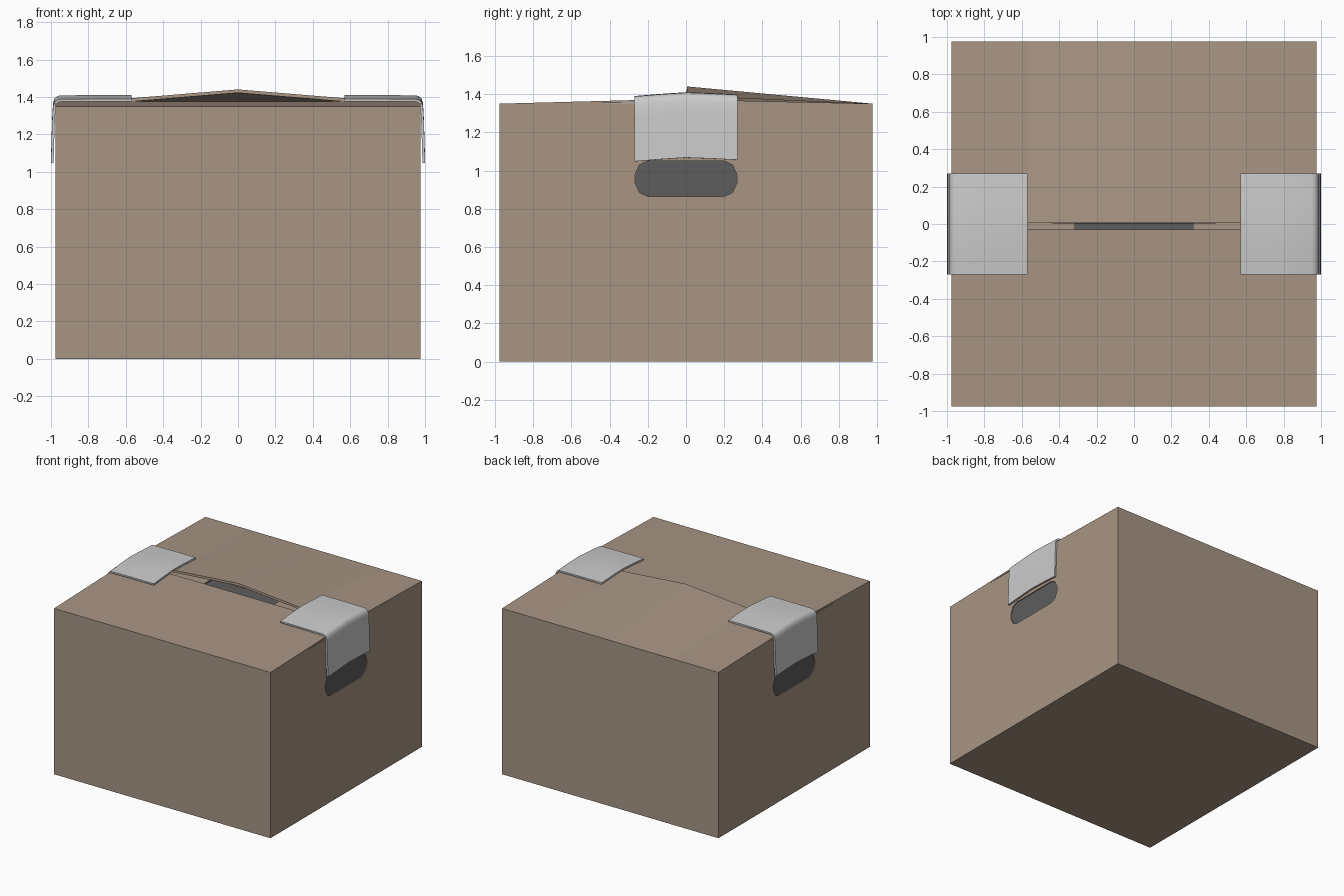
import bpy, bmesh

if "Cube" in bpy.data.objects:
    bpy.data.objects.remove(bpy.data.objects["Cube"])

W, H = 0.975, 1.35   # half width and wall height


def material(name, rgb):
    m = bpy.data.materials.new(name)
    m.diffuse_color = (*rgb, 1)
    m.use_nodes = True
    m.node_tree.nodes["Principled BSDF"].inputs["Base Color"].default_value = m.diffuse_color
    return m


CARD = material("cardboard", (0.39, 0.30, 0.23))
DARK = material("dark_interior", (0.11, 0.11, 0.11))


def add_object(name, bm, mat=None):
    me = bpy.data.meshes.new(name)
    bm.to_mesh(me)
    bm.free()
    ob = bpy.data.objects.new(name, me)
    bpy.context.collection.objects.link(ob)
    if mat:
        me.materials.append(mat)
    return ob


def thicken(ob, t):
    mod = ob.modifiers.new("thickness", 'SOLIDIFY')
    mod.thickness = t
    mod.offset = -1


def sheet(name, rows, t, mat=None):
    """Grid of points, faced away from the box centre and thickened inward."""
    bm = bmesh.new()
    grid = [[bm.verts.new(p) for p in r] for r in rows]
    for a, b in zip(grid, grid[1:]):
        for i in range(len(a) - 1):
            bm.faces.new((a[i], a[i + 1], b[i + 1], b[i]))
    bm.normal_update()
    f = bm.faces[:][0]
    c = f.calc_center_median()
    c.z -= 0.5
    if f.normal.dot(c) < 0:
        bmesh.ops.reverse_faces(bm, faces=bm.faces[:])
    ob = add_object(name, bm, mat)
    thicken(ob, t)
    return ob


def prism(name, outline, x0, x1, mat=None):
    """Outline in y,z extruded along x."""
    bm = bmesh.new()
    f = bm.faces.new([bm.verts.new((x0, y, z)) for y, z in outline])
    ext = bmesh.ops.extrude_face_region(bm, geom=[f])
    for v in ext["geom"]:
        if isinstance(v, bmesh.types.BMVert):
            v.co.x = x1
    bmesh.ops.recalc_face_normals(bm, faces=bm.faces[:])
    return add_object(name, bm, mat)


# open-topped box
bm = bmesh.new()
bmesh.ops.create_cube(bm, size=1)
for v in bm.verts:
    v.co = (v.co.x * 2 * W, v.co.y * 2 * W, (v.co.z + 0.5) * H)
bm.normal_update()
bmesh.ops.delete(bm, geom=[f for f in bm.faces if f.normal.z > 0.9], context='FACES_ONLY')
box = add_object("box_body", bm, CARD)
thicken(box, 0.012)

# hand holes through both sides
half = [(0.2, 0.865), (0.243, 0.885), (0.268, 0.94), (0.268, 0.975), (0.243, 1.03), (0.2, 1.05)]
outline = half + [(-y, z) for y, z in reversed(half)]
cutter = prism("hand_hole_cutter", outline, -1.2, 1.2)
cut = box.modifiers.new("hand_holes", 'BOOLEAN')
cut.operation = 'DIFFERENCE'
cut.solver = 'EXACT'
cut.object = cutter
bpy.context.view_layer.objects.active = box
for mod in [m.name for m in box.modifiers]:
    bpy.ops.object.modifier_apply(modifier=mod)
bpy.data.objects.remove(cutter)

# dark backing behind the hand holes and the top gap
back = [(-0.3, 0.84), (0.3, 0.84), (0.3, 1.08), (-0.3, 1.08)]
for s, side in ((-1, "left"), (1, "right")):
    prism(f"hand_hole_backing_{side}", back, s * 0.966, s * 0.955, DARK)
prism("gap_backing", [(-0.15, 1.325), (0.15, 1.325), (0.15, 1.332), (-0.15, 1.332)],
      -0.4, 0.4, DARK)

# inner flaps
for s, side in ((-1, "left"), (1, "right")):
    sheet(f"inner_flap_{side}",
          [[(s * W, y, H), (s * 0.315, y, H)] for y in (-0.95, 0.95)], 0.01, CARD)

# outer flaps: front lies nearly flat, back is bowed up in the middle
sheet("front_flap", [[(-W, -W, H), (W, -W, H)],
                     [(-W, -0.03, 1.375), (W, -0.03, 1.375)]], 0.012, CARD)
bow = [(-W, 1.372), (-0.57, 1.393), (0, 1.44), (0.57, 1.393), (W, 1.372)]
sheet("back_flap", [[(x, W, H) for x, z in bow],
                    [(x, 0.005, z) for x, z in bow]], 0.018, CARD)

# tape strips folded over the side edges
profile = [(0.57, 1.41), (0.76, 1.41), (0.95, 1.408), (0.968, 1.403), (0.981, 1.392),
           (0.989, 1.365), (0.993, 1.3), (0.997, 1.18), (1.0, 1.068)]
drops = [(-0.27, 0.02), (-0.135, 0.009), (0, 0), (0.135, 0.005), (0.27, 0.012)]
for s, side in ((-1, "left"), (1, "right")):
    tape = sheet(f"tape_{side}",
                 [[(s * x, y, z - d) for x, z in profile] for y, d in drops], 0.014)
    bpy.ops.object.select_all(action='DESELECT')
    tape.select_set(True)
    bpy.context.view_layer.objects.active = tape
    bpy.ops.object.modifier_apply(modifier="thickness")
    bpy.ops.object.shade_smooth_by_angle(angle=0.6)
